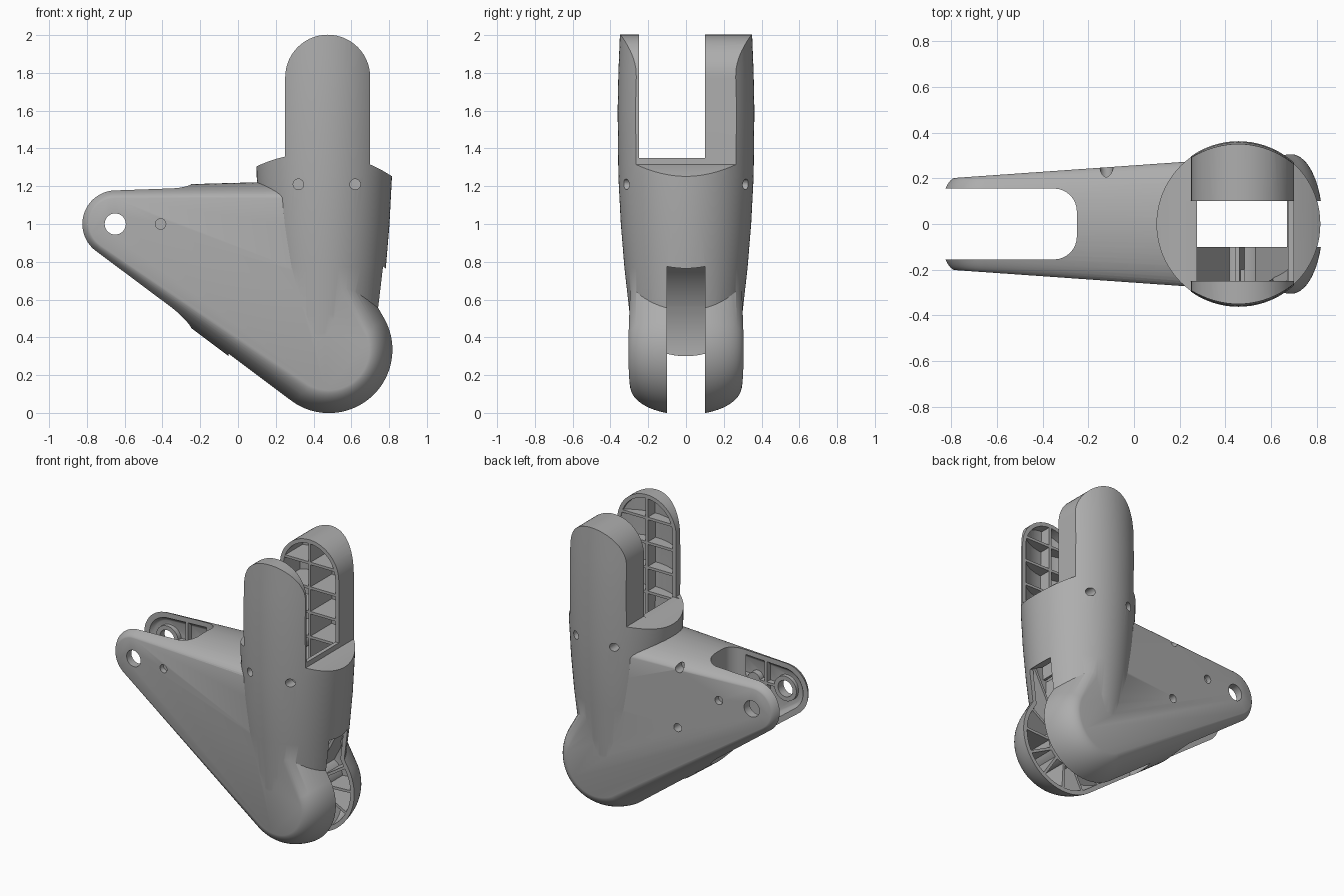
import bpy, bmesh, math
from math import sin, cos, pi, sqrt

if "Cube" in bpy.data.objects:
    bpy.data.objects.remove(bpy.data.objects["Cube"])

grey = bpy.data.materials.new("matte grey")
grey.diffuse_color = (0.42, 0.42, 0.42, 1)
grey.use_nodes = True
grey.node_tree.nodes["Principled BSDF"].inputs["Base Color"].default_value = grey.diffuse_color


def finish(name, bm):
    bmesh.ops.recalc_face_normals(bm, faces=bm.faces)
    me = bpy.data.meshes.new(name)
    bm.to_mesh(me)
    bm.free()
    me.materials.append(grey)
    ob = bpy.data.objects.new(name, me)
    bpy.context.collection.objects.link(ob)
    return ob


def loft(name, rings):
    bm = bmesh.new()
    vs = [[bm.verts.new(p) for p in r] for r in rings]
    n = len(vs[0])
    for a, b in zip(vs, vs[1:]):
        for i in range(n):
            j = (i + 1) % n
            bm.faces.new((a[i], a[j], b[j], b[i]))
    bm.faces.new(vs[0])
    bm.faces.new(vs[-1])
    return finish(name, bm)


def prism(pts, lo, hi, axis='y', name="cutter"):
    if axis == 'y':
        return loft(name, [[(u, h, v) for u, v in pts] for h in (lo, hi)])
    return loft(name, [[(u, v, h) for u, v in pts] for h in (lo, hi)])


def rect(x0, x1, z0, z1):
    return [(x0, z0), (x1, z0), (x1, z1), (x0, z1)]


def circle(x, z, r, n=32):
    return [(x + r * cos(2 * pi * i / n), z + r * sin(2 * pi * i / n)) for i in range(n)]


def combine(a, b, op='DIFFERENCE'):
    m = a.modifiers.new("cut", 'BOOLEAN')
    m.operation, m.object, m.solver = op, b, 'EXACT'
    bpy.context.view_layer.objects.active = a
    bpy.ops.object.modifier_apply(modifier=m.name)
    bpy.data.objects.remove(b)
    return a


# Crowned triangular arm: hull of three circles, narrowing towards its sides
CIRCLES = [(-0.65, 1.0, 0.13, 0.07), (0.48, 0.335, 0.20, 0.145), (0.25, 1.03, 0.10, 0.095)]


def arm(inset):
    rings = []
    for k in range(-14, 15):
        a = math.radians(6 * k)
        ring = []
        for i in range(120):
            t = 2 * pi * (i + 0.37) / 120
            c = [(x, z, r + d * cos(a) - inset) for x, z, r, d in CIRCLES]
            x, z, r = max(c, key=lambda q: q[0] * cos(t) + q[1] * sin(t) + q[2])
            px, pz = x + r * cos(t), z + r * sin(t)
            ring.append((px, sin(a) * (0.205 + 0.0704 * (px + 0.75) - inset), pz))
        rings.append(ring)
    return loft("arm", rings)


# Round tapered column trimmed to a domed collar with a rounded tongue on top
COLUMN = [(0.2, .265), (.42, .29), (.52, .298), (.77, .326), (1, .345), (1.25, .358),
          (1.6, .362), (1.8, .358), (2.05, .348)]


def column(inset):
    ob = loft("column", [[(x, y, z) for x, y in circle(0.457, 0, r - inset, 80)] for z, r in COLUMN])
    R, w, cx = 0.73 - inset, 0.225 - inset, 0.475
    arc = lambda x: (x, 0.645 + sqrt(R * R - (x - 0.41) ** 2))
    pts = [(0.0, 0.25), (0.9, 0.25)]
    pts += [arc(0.9 + (cx + w - 0.9) * i / 8) for i in range(9)]
    pts += [(cx + w * cos(pi * i / 28), 1.777 + w * sin(pi * i / 28)) for i in range(29)]
    pts += [arc((cx - w) * (1 - i / 8)) for i in range(9)]
    return combine(ob, prism(pts, -0.6, 0.6), 'INTERSECT')


def shell(inset):
    return combine(arm(inset), column(inset), 'UNION')


def ear_slot(grow):
    x1, y1, r = -0.25 + grow, 0.155, 0.1
    pts = [(-1, -y1)]
    pts += [(x1 - r + r * sin(i * pi / 16), -y1 + r - r * cos(i * pi / 16)) for i in range(9)]
    pts += [(x1 - r + r * cos(i * pi / 16), y1 - r + r * sin(i * pi / 16)) for i in range(9)]
    return prism(pts + [(-1, y1)], 0.2, 1.5, 'z')


def wheel_slot(grow):
    return prism(circle(0.48, 0.33, 0.53 + grow, 96), -0.1, 0.1)


housing = shell(0)
housing.name = "joint_housing"
cavity = shell(0.027)

# Walls and ribs that stay inside the hollow
combine(cavity, ear_slot(0.03))
combine(cavity, wheel_slot(0.03))
T = 0.009
for z in (1.16, 1.33, 1.5, 1.67, 1.84):
    combine(cavity, prism(rect(0.2, 0.75, z - T, z + T), 0.101, 0.5))
    if z > 1.3:
        combine(cavity, prism(rect(0.2, 0.75, z - T, z + T), -0.5, -0.2))
for y0, y1 in ((0.101, 0.5), (-0.5, -0.2)):
    combine(cavity, prism(rect(0.475 - T, 0.475 + T, 0.9, 2.1), y0, y1))
for k in range(6):
    a = pi * k / 6 + 0.05
    c, s = cos(a), sin(a)
    combine(cavity, prism([(0.48 + u * c - v * s, 0.33 + u * s + v * c)
                           for u, v in rect(-0.56, 0.56, -T, T)], -0.5, 0.5))
combine(cavity, prism(circle(0.48, 0.33, 0.13), -0.5, 0.5))
for x in (-0.5, -0.3):
    combine(cavity, prism(rect(x - T, x + T, 0.3, 1.4), -0.5, 0.5))
combine(cavity, prism(rect(-0.65, -0.2, 0.991, 1.009), -0.5, 0.5))
combine(cavity, prism(circle(-0.65, 1.0, 0.085), -0.5, 0.5))

# Screw bosses: x, z, inner end, sides
SCREWS = [(0.32, 1.21, 0.17, (-1, 1)), (0.62, 1.21, 0.17, (-1, 1)),
          (-0.41, 1.0, 0.14, (-1, 1)), (-0.12, 1.15, 0.13, (1,)), (-0.11, 0.74, 0.13, (1,))]
for x, z, y, sides in SCREWS:
    for s in sides:
        combine(cavity, prism(circle(x, z, 0.047, 24), *sorted((s * y, s * 0.5))))

# Hollow it out, then cut the openings
combine(housing, cavity)
combine(housing, ear_slot(0))
combine(housing, wheel_slot(0))
combine(housing, prism(rect(0.2, 0.8, 1.35, 2.2), -0.25, 0.1))
combine(housing, prism(rect(0.275, 0.67, 0.6, 1.5), -0.1, 0.1))
combine(housing, prism(rect(0.275, 0.67, 1.15, 1.5), -0.25, 0.1))
combine(housing, prism(circle(-0.65, 1.0, 0.056), -0.5, 0.5))
for x, z, y, sides in SCREWS:
    for s in sides:
        combine(housing, prism(circle(x, z, 0.028, 24), *sorted((s * (y + 0.05), s * 0.5))))

bpy.ops.object.select_all(action='DESELECT')
housing.select_set(True)
bpy.context.view_layer.objects.active = housing
bpy.ops.object.shade_smooth_by_angle(angle=math.radians(28))
